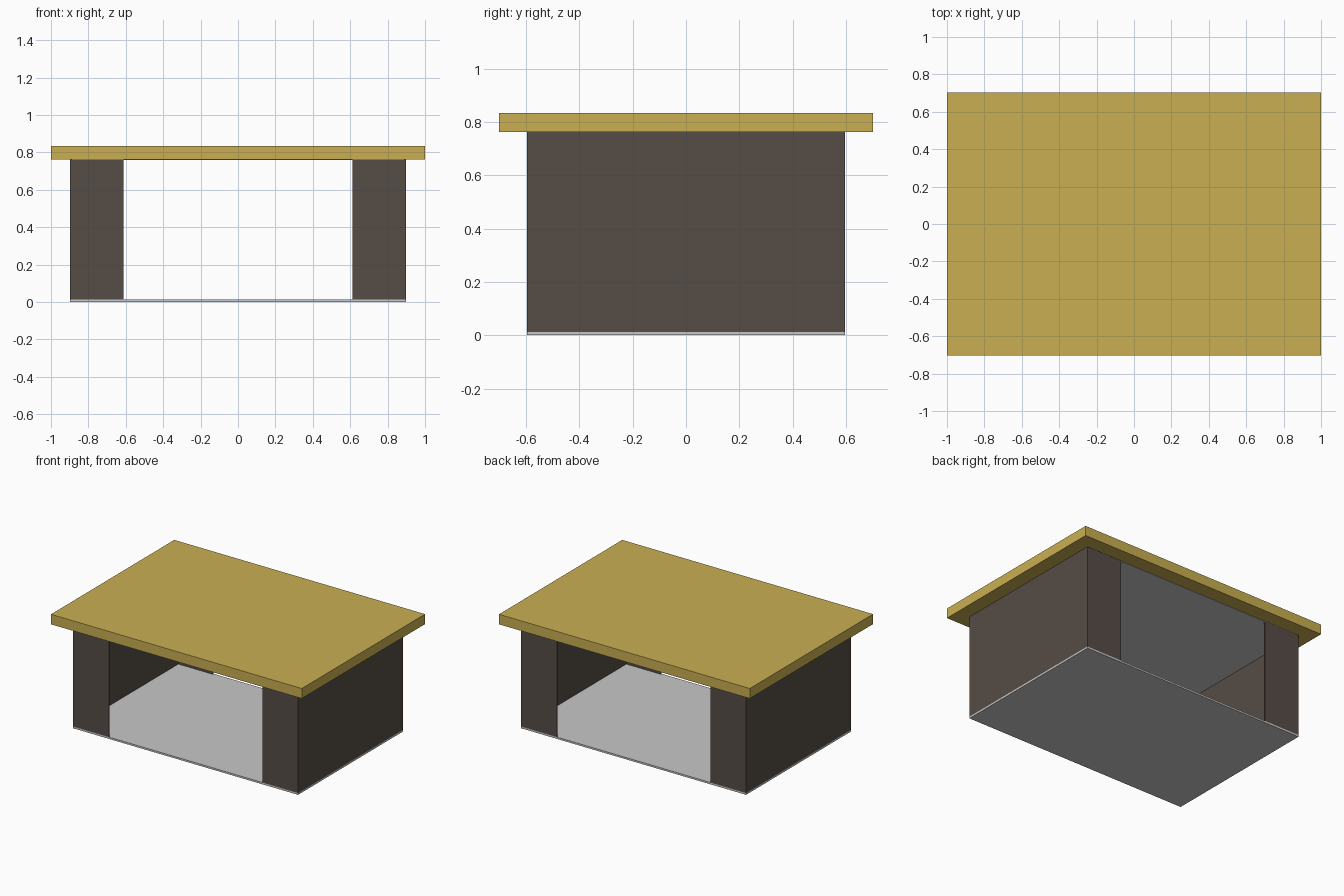
import bpy

if "Cube" in bpy.data.objects:
    bpy.data.objects.remove(bpy.data.objects["Cube"])


def to_linear(c):
    c /= 255
    return c / 12.92 if c <= 0.04045 else ((c + 0.055) / 1.055) ** 2.4


def material(name, r, g, b):
    m = bpy.data.materials.new(name)
    m.diffuse_color = (to_linear(r), to_linear(g), to_linear(b), 1)
    m.use_nodes = True
    m.node_tree.nodes["Principled BSDF"].inputs["Base Color"].default_value = m.diffuse_color
    return m


gold = material("golden wood", 201, 175, 82)
brown = material("dark brown", 86, 77, 70)
grey = material("light grey", 200, 200, 200)


def box(name, mat, x0, x1, y0, y1, z0, z1):
    bpy.ops.mesh.primitive_cube_add(
        size=1, location=((x0 + x1) / 2, (y0 + y1) / 2, (z0 + z1) / 2))
    ob = bpy.context.object
    ob.name = name
    ob.scale = (x1 - x0, y1 - y0, z1 - z0)
    bpy.ops.object.transform_apply(location=False, rotation=False, scale=True)
    ob.data.materials.append(mat)
    return ob


W, D = 0.897, 0.597       # half width and depth of the body
FLOOR, TOP = 0.013, 0.762  # wall bottom and wall top
T = 0.01                  # panel thickness
INNER = 0.612             # half width of the opening

# Overhanging top slab, floor plate and thin ceiling lining
box("top_slab", gold, -1, 1, -0.702, 0.702, TOP, 0.834)
box("floor_plate", grey, -W, W, -D, D, 0, FLOOR)
box("ceiling_lining", grey, -W + T, W - T, -D, D, TOP - 0.003, TOP - 0.0005)

# Thin side walls with return panels at the front and back
for sx, side in ((-1, "left"), (1, "right")):
    xa, xb = sorted((sx * W, sx * (W - T)))
    box(side + "_side_wall", brown, xa, xb, -D, D, FLOOR, TOP)
    xa, xb = sorted((sx * (W - T), sx * INNER))
    for sy, end in ((-1, "front"), (1, "back")):
        ya, yb = sorted((sy * D, sy * (D - T)))
        box(f"{side}_{end}_panel", brown, xa, xb, ya, yb, FLOOR, TOP)
